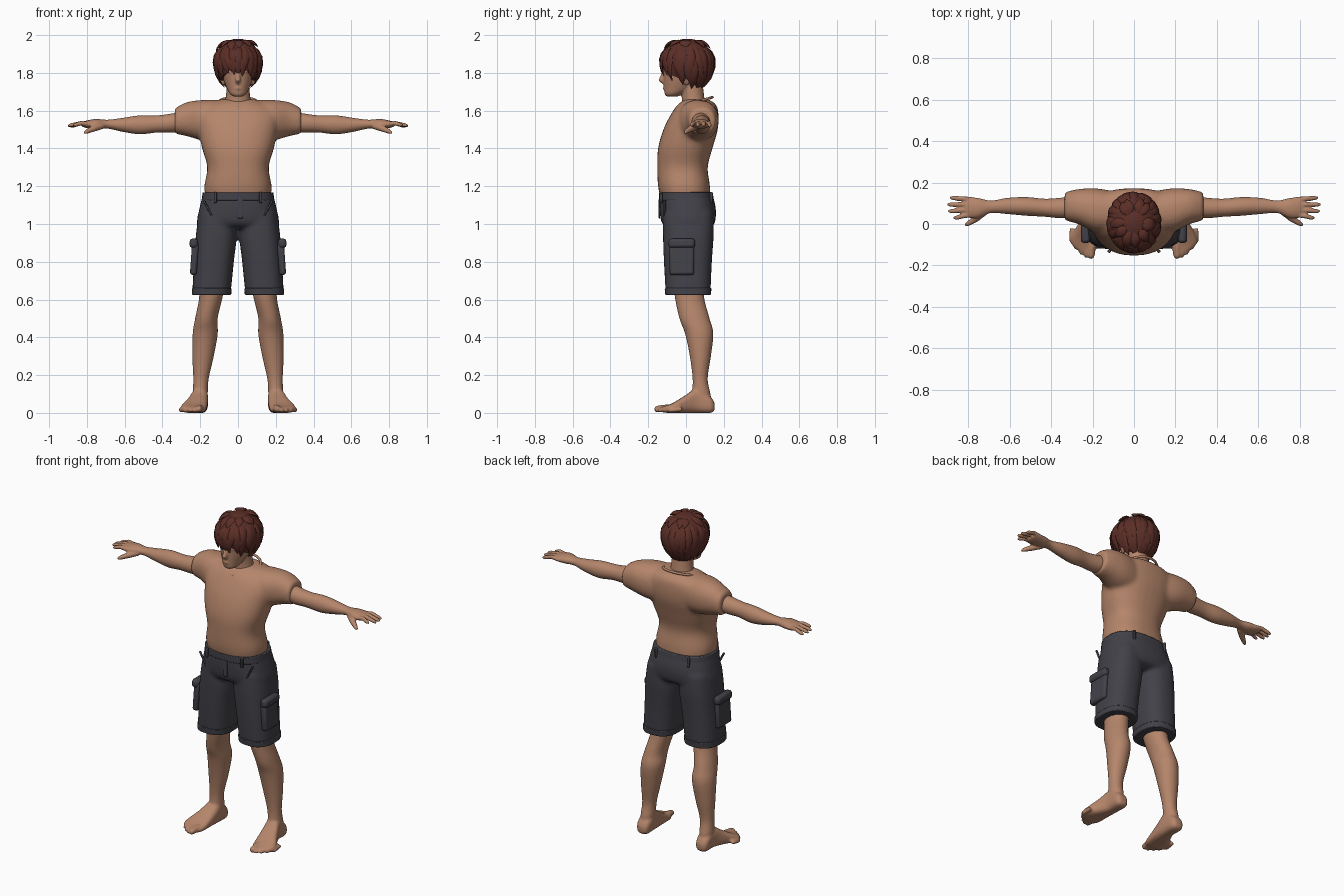
import bpy, bmesh, math, random
from mathutils import Vector, Matrix

random.seed(4)
cube = bpy.data.objects.get("Cube")
if cube:
    bpy.data.objects.remove(cube)


def material(name, rgb):
    m = bpy.data.materials.new(name)
    m.use_nodes = True
    color = (*rgb, 1)
    m.diffuse_color = color
    m.node_tree.nodes["Principled BSDF"].inputs["Base Color"].default_value = color
    return m


SKIN = material("warm skin", (.46, .235, .145))
CLOTH = material("charcoal cloth", (.053, .053, .065))
HAIR = material("reddish brown hair", (.105, .027, .02))


def catmull(points, t):
    """Smooth value along a list of vectors, t from 0 to 1."""
    f = t * (len(points) - 1)
    i = min(int(f), len(points) - 2)
    f -= i
    b, c = points[i], points[i + 1]
    a = points[i - 1] if i else b
    d = points[i + 2] if i + 2 < len(points) else c
    m, n = (c - a) / 2, (d - b) / 2
    return (b * (2*f**3 - 3*f**2 + 1) + m * (f**3 - 2*f**2 + f)
            + c * (3*f**2 - 2*f**3) + n * (f**3 - f**2))


def skin_rings(bm, rings):
    loops = [[bm.verts.new(p) for p in ring] for ring in rings]
    n = len(loops[0])
    for a, b in zip(loops, loops[1:]):
        for i in range(n):
            j = (i + 1) % n
            bm.faces.new((a[i], a[j], b[j], b[i]))
    bm.faces.new(loops[0])
    bm.faces.new(loops[-1])


def loft(bm, axis, rows, square=1.0, side=1, n=32, steps=5):
    """Rows are (position, low, high, low, high) across the other two axes."""
    others = [k for k in range(3) if k != axis]
    rows = [Vector(r) for r in rows]
    total = (len(rows) - 1) * steps
    rings = []
    for s in range(total + 1):
        pos, a0, a1, b0, b1 = catmull(rows, s / total)
        ring = []
        for k in range(n):
            ang = math.tau * k / n
            c, d = math.cos(ang), math.sin(ang)
            c = math.copysign(abs(c) ** square, c)
            d = math.copysign(abs(d) ** square, d)
            p = Vector()
            p[axis] = pos
            p[others[0]] = (a0 + a1) / 2 + c * (a1 - a0) / 2
            p[others[1]] = (b0 + b1) / 2 + d * (b1 - b0) / 2
            p.x *= side
            ring.append(p)
        rings.append(ring)
    skin_rings(bm, rings)


def tube(bm, points, radii, flat=1.0, up=(0, 0, 1), n=10):
    """Tapered tube along a path; flat squashes it along the up direction."""
    pts = [Vector(p) for p in points]
    rings = []
    for i, p in enumerate(pts):
        t = (pts[min(i + 1, len(pts) - 1)] - pts[max(i - 1, 0)]).normalized()
        u = t.cross(Vector(up)).normalized()
        v = u.cross(t)
        rings.append([p + radii[i] * (u * math.cos(a) + v * math.sin(a) * flat)
                      for a in (math.tau * k / n for k in range(n))])
    skin_rings(bm, rings)


def finish(name, bm, mat, voxel=0, smooth=0, mirror=False, bevel=0):
    bmesh.ops.recalc_face_normals(bm, faces=bm.faces)
    mesh = bpy.data.meshes.new(name)
    bm.to_mesh(mesh)
    bm.free()
    mesh.materials.append(mat)
    mesh.shade_smooth()
    mesh.set_sharp_from_angle(angle=math.radians(50))
    ob = bpy.data.objects.new(name, mesh)
    bpy.context.collection.objects.link(ob)
    if voxel:
        m = ob.modifiers.new("fuse", 'REMESH')
        m.mode, m.voxel_size, m.use_smooth_shade = 'VOXEL', voxel, True
    if smooth:
        m = ob.modifiers.new("soften", 'SMOOTH')
        m.factor, m.iterations = .5, smooth
    if bevel:
        m = ob.modifiers.new("bevel", 'BEVEL')
        m.width, m.segments = bevel, 2
    if mirror:
        ob.modifiers.new("mirror", 'MIRROR').use_mirror_merge = False
    return ob


def box(name, mat, centre, size, tilt=(0, 0, 0), mirror=True):
    bm = bmesh.new()
    bmesh.ops.create_cube(bm, size=1, matrix=Matrix.Diagonal((*size, 1)))
    ob = finish(name, bm, mat, bevel=min(size) * .35)
    ob.data.transform(Matrix.Translation(centre)
                      @ Matrix.Rotation(tilt[1], 4, 'Y') @ Matrix.Rotation(tilt[2], 4, 'Z'))
    if mirror:
        ob.modifiers.new("mirror", 'MIRROR').use_mirror_merge = False


# Shirt: torso fused with both short sleeves
bm = bmesh.new()
loft(bm, 2, [(1.12, -.17, .17, -.13, .13), (1.2, -.178, .178, -.148, .127),
             (1.3, -.163, .163, -.152, .115), (1.4, -.19, .19, -.148, .14),
             (1.5, -.212, .212, -.12, .168), (1.58, -.22, .22, -.08, .172),
             (1.63, -.17, .17, -.045, .16), (1.66, -.09, .09, -.005, .12)], .85)
for side in (1, -1):
    loft(bm, 0, [(.06, -.04, .15, 1.43, 1.655), (.18, -.04, .172, 1.44, 1.657),
                 (.27, 0, .168, 1.465, 1.645), (.335, .017, .153, 1.478, 1.612)],
         .9, side)
finish("shirt", bm, SKIN, .011, 6)

# Thin collar band, lower at the front
bm = bmesh.new()
tube(bm, [(.104 * math.sin(a), .045 - .095 * math.cos(a), 1.643 - .028 * math.cos(a))
          for a in (math.tau * k / 40 for k in range(41))], [.007] * 41)
finish("collar", bm, SKIN)

# Arms with hands, fingers and thumb
bm = bmesh.new()
loft(bm, 0, [(.26, .035, .135, 1.49, 1.6), (.35, .028, .127, 1.484, 1.585),
             (.43, .035, .122, 1.484, 1.575), (.52, .04, .13, 1.475, 1.575),
             (.61, .048, .126, 1.488, 1.562), (.69, .053, .113, 1.505, 1.552),
             (.75, .03, .125, 1.503, 1.556), (.8, .03, .13, 1.508, 1.548),
             (.825, .04, .125, 1.515, 1.54)])
for i, (tip, y) in enumerate(((.872, .03), (.898, .062), (.9, .094), (.888, .126))):
    root = .046 + i * .024
    tube(bm, [(.78, root, 1.528), (.83, (root + y) / 2, 1.534),
              (tip - .015, y, 1.526 - i * .002), (tip, y, 1.522 - i * .002)],
         [.013, .012, .0105, .006])
tube(bm, [(.72, .06, 1.52), (.765, .025, 1.505), (.8, .002, 1.49), (.815, -.006, 1.482)],
     [.018, .017, .012, .007])
finish("arm", bm, SKIN, .0045, 3, True)

# Bare legs with feet and toes
bm = bmesh.new()
loft(bm, 2, [(.75, .06, .21, -.07, .1), (.62, .08, .205, -.06, .095),
             (.5, .108, .227, -.035, .125), (.42, .107, .24, -.005, .145),
             (.3, .128, .242, .02, .132), (.18, .155, .237, .035, .115),
             (.1, .16, .24, .03, .13), (.05, .165, .235, .02, .13)])
loft(bm, 1, [(.152, .18, .222, .015, .05), (.13, .162, .24, 0, .085),
             (.06, .158, .246, 0, .13), (0, .16, .27, 0, .095),
             (-.06, .165, .3, 0, .058), (-.1, .172, .3, 0, .04),
             (-.135, .19, .26, .006, .03)], .7)
for i in range(5):
    x, y = .207 + i * .024, -.168 + i * i * .0048
    r = .019 if i == 0 else .014 - i * .0005
    tube(bm, [(x - .004, y + .07, r + .008), (x, y + .025, r + .003), (x, y + .007, r),
              (x, y, r)], [r, r, r * .85, r * .4])
finish("leg", bm, SKIN, .007, 4, True)

# Shorts: pelvis fused with both trouser legs
bm = bmesh.new()
loft(bm, 2, [(.975, -.15, .15, -.07, .11), (1.0, -.215, .215, -.125, .15),
             (1.08, -.205, .205, -.14, .158), (1.17, -.183, .183, -.138, .137)], .8)
for side in (1, -1):
    loft(bm, 2, [(1.06, .02, .205, -.12, .145), (.95, .006, .222, -.122, .147),
                 (.8, .022, .233, -.117, .137), (.64, .038, .242, -.108, .13)], .8, side)
finish("shorts", bm, CLOTH, .011, 5)

# Waistband and leg hems
bm = bmesh.new()
loft(bm, 2, [(1.125, -.193, .193, -.143, .148), (1.168, -.187, .187, -.143, .141)], .8)
finish("waistband", bm, CLOTH, bevel=.004)
bm = bmesh.new()
loft(bm, 2, [(.625, .036, .245, -.11, .132), (.66, .033, .244, -.113, .135)], .8)
finish("leg_hem", bm, CLOTH, mirror=True, bevel=.004)

# Cargo pockets, belt loops, slanted pocket edges and fly
box("cargo_pocket", CLOTH, (.231, -.022, .815), (.036, .13, .17), (0, -.07, 0))
box("pocket_flap", CLOTH, (.234, -.022, .898), (.044, .14, .05), (0, -.07, 0))
box("front_belt_loop", CLOTH, (.12, -.132, 1.14), (.016, .014, .06), (0, 0, .35))
box("back_belt_loop", CLOTH, (.11, .134, 1.14), (.016, .014, .06), (0, 0, -.35))
box("front_pocket_edge", CLOTH, (.155, -.112, 1.075), (.01, .012, .11), (0, .5, .5))
box("fly", CLOTH, (.012, -.141, 1.08), (.03, .008, .1), mirror=False)

# Head with neck, nose, lips, brow and ears
bm = bmesh.new()
loft(bm, 2, [(1.674, -.02, .02, -.1, -.045), (1.687, -.042, .042, -.112, -.02),
             (1.72, -.06, .06, -.116, .04), (1.77, -.078, .078, -.12, .09),
             (1.83, -.09, .09, -.122, .12), (1.9, -.088, .088, -.11, .12),
             (1.955, -.06, .06, -.07, .09)], .95)
loft(bm, 2, [(1.6, -.1, .1, -.03, .115), (1.65, -.068, .068, -.022, .1),
             (1.75, -.06, .06, -.03, .088)])
tube(bm, [(0, -.11, 1.82), (0, -.124, 1.785), (0, -.133, 1.762), (0, -.118, 1.748)],
     [.009, .011, .014, .01], up=(1, 0, 0))
tube(bm, [(-.022, -.107, 1.718), (0, -.114, 1.718), (.022, -.107, 1.718)], [.005, .01, .005])
for side in (1, -1):
    tube(bm, [(side * .014, -.117, 1.807), (side * .05, -.1, 1.809)], [.01, .008])
    tube(bm, [(side * .078, .0, 1.735), (side * .088, .008, 1.76), (side * .092, .015, 1.79)],
         [.01, .018, .016], .5, (1, 0, 0))
finish("head", bm, SKIN, .0055, 3)


# Hair: trimmed cap plus layered pointed locks
def scalp(az, el, r=1.0):
    drop = .155 if el < 0 else .121
    return Vector((.12 * r * math.cos(el) * math.sin(az),
                   .008 - .136 * r * math.cos(el) * math.cos(az),
                   1.86 + drop * r * math.sin(el)))


def hairline(az):
    """Lowest elevation of the hair: fringe, then sides, then nape."""
    back = (1 - math.cos(az)) / 2
    return -.3 - .8 * back ** .8


bm = bmesh.new()
rings = []
for k in range(15):
    ring = []
    for i in range(40):
        az = math.tau * i / 40
        low = hairline(az)
        ring.append(scalp(az, low + (1.5 - low) * k / 14))
    rings.append(ring)
skin_rings(bm, rings)
finish("hair_cap", bm, HAIR)

bm = bmesh.new()
for count, start, reach, lift in ((30, .35, 1.12, 1.03), (22, .75, .65, 1.04), (11, 1.2, 0, 1.06)):
    for i in range(count):
        az = math.tau * (i + random.uniform(-.3, .3)) / count
        end = hairline(az) * reach + random.uniform(-.16, .1) + (.55 if reach == 0 else 0)
        swirl = random.uniform(-.1, .3)
        path = [scalp(az + swirl * t * t, start + (end - start) * t,
                      .97 + (lift - .96) * math.sin(t * 2.2) + .04 * t ** 4)
                for t in (0, .2, .4, .6, .8, 1)]
        out = scalp(az, (start + end) / 2) - Vector((0, .008, 1.86))
        tube(bm, path, [.008, .02, .025, .022, .014, .001], .36, out, 8)
finish("hair_locks", bm, HAIR)
